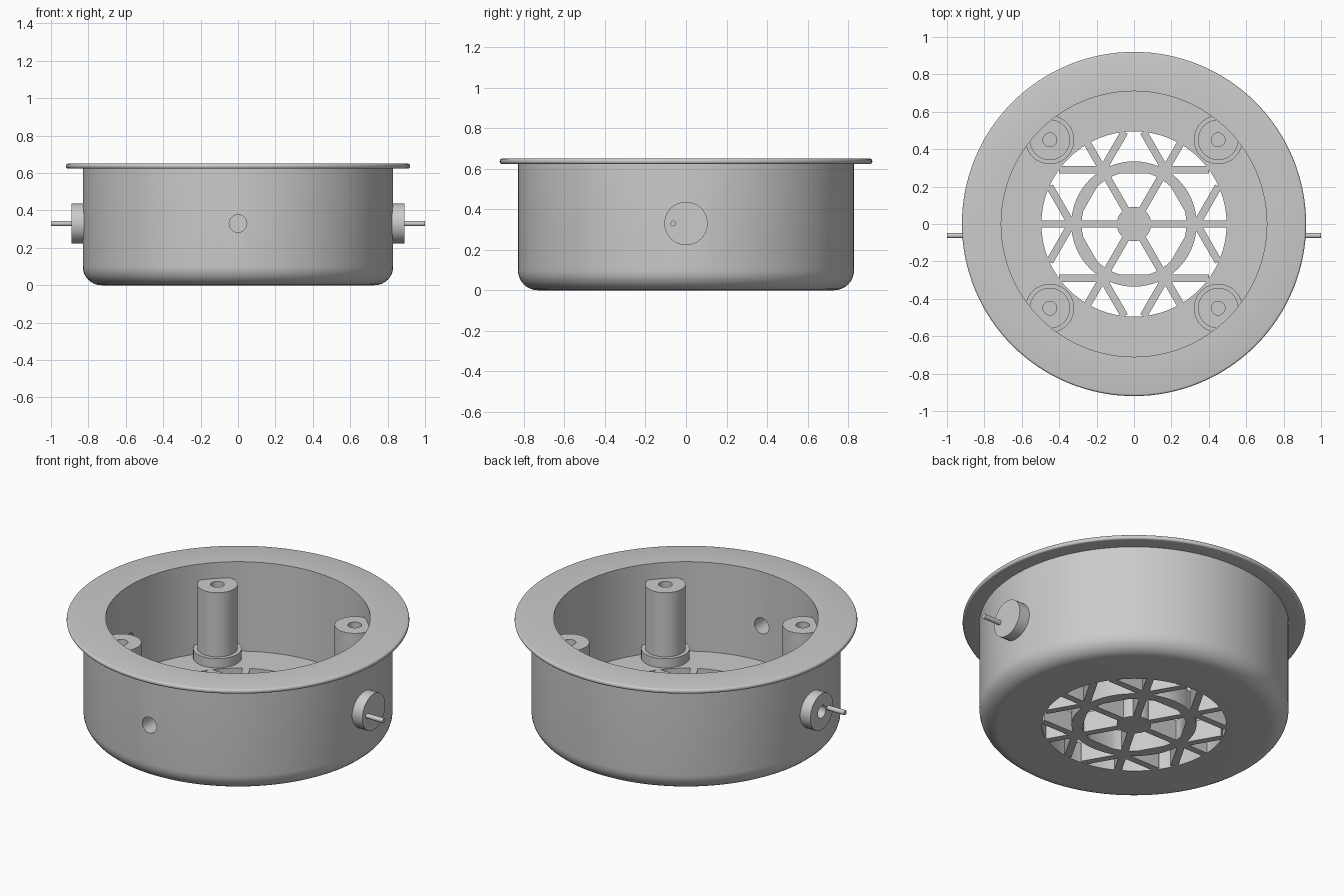
import bpy, bmesh, math
from mathutils import Vector

if "Cube" in bpy.data.objects:
    bpy.data.objects.remove(bpy.data.objects["Cube"])

H, FLOOR, R_IN, R_OUT, R_VENT = 0.65, 0.12, 0.71, 0.83, 0.495


def make_object(name, bm):
    bmesh.ops.recalc_face_normals(bm, faces=bm.faces)
    me = bpy.data.meshes.new(name)
    bm.to_mesh(me)
    bm.free()
    ob = bpy.data.objects.new(name, me)
    bpy.context.collection.objects.link(ob)
    return ob


def rod(name, r, start, end, segs=48):
    a, b = Vector(start), Vector(end)
    bm = bmesh.new()
    bmesh.ops.create_cone(bm, cap_ends=True, segments=segs, radius1=r, radius2=r, depth=(b - a).length)
    rot = (b - a).to_track_quat('Z', 'Y').to_matrix().to_4x4()
    rot.translation = (a + b) / 2
    bm.transform(rot)
    return make_object(name, bm)


def lathe(name, profile, segs=128):
    # closed (radius, z) profile swept round the z axis
    bm = bmesh.new()
    rings = []
    for i in range(segs):
        a = 2 * math.pi * i / segs
        rings.append([bm.verts.new((r * math.cos(a), r * math.sin(a), z)) for r, z in profile])
    n = len(profile)
    for i in range(segs):
        p, q = rings[i], rings[(i + 1) % segs]
        for j in range(n):
            k = (j + 1) % n
            bm.faces.new((p[j], q[j], q[k], p[k]))
    return make_object(name, bm)


def bar(name, length, width, offset, angle):
    bm = bmesh.new()
    bmesh.ops.create_cube(bm, size=1)
    for v in bm.verts:
        x, y, z = v.co.x * length, v.co.y * width + offset, (v.co.z + 0.5) * FLOOR
        c, s = math.cos(angle), math.sin(angle)
        v.co = (x * c - y * s, x * s + y * c, z)
    return make_object(name, bm)


def combine(target, other, op):
    mod = target.modifiers.new(op, 'BOOLEAN')
    mod.operation, mod.solver, mod.object = op, 'EXACT', other
    bpy.context.view_layer.objects.active = target
    bpy.ops.object.modifier_apply(modifier=mod.name)
    bpy.data.objects.remove(other)


# Cup with rounded base, rim flange and an open vent in the floor
fillet = [(0.73 + 0.1 * math.sin(t), 0.1 - 0.1 * math.cos(t))
          for t in [math.pi / 2 * i / 8 for i in range(9)]]
edge = [(0.91 + 0.01 * math.cos(t), 0.637 + 0.013 * math.sin(t))
        for t in [-math.pi / 2 + math.pi * i / 8 for i in range(9)]]
housing = lathe("housing", [(R_VENT, 0)] + fillet + [(R_OUT, 0.624)] + edge
                + [(R_IN, H), (R_IN, FLOOR), (R_VENT, FLOOR)])

# Four screw posts with foot collars, merged into the wall
corners = [(x, y) for x in (-0.45, 0.45) for y in (-0.45, 0.45)]
for x, y in corners:
    post = rod("post", 0.108, (x, y, 0.07), (x, y, 0.555))
    combine(post, rod("collar", 0.13, (x, y, 0.06), (x, y, 0.175)), 'UNION')
    combine(housing, post, 'UNION')

# Side bosses
for s in (-1, 1):
    combine(housing, rod("boss", 0.107, (s * 0.76, 0, 0.33), (s * 0.89, 0, 0.33)), 'UNION')

# Screw holes, side holes and front cable hole
for x, y in corners:
    combine(housing, rod("screw_hole", 0.037, (x, y, 0.2), (x, y, 0.7), 32), 'DIFFERENCE')
for s in (-1, 1):
    combine(housing, rod("side_hole", 0.037, (s * 0.6, 0, 0.33), (s * 1.1, 0, 0.33), 32), 'DIFFERENCE')
combine(housing, rod("front_hole", 0.047, (0, -0.6, 0.33), (0, -1, 0.33), 32), 'DIFFERENCE')

# Vent grille: hub, ring, three diameters and six chords
grille = lathe("vent_grille", [(0.28, 0), (0.335, 0), (0.335, FLOOR), (0.28, FLOOR)], 96)
combine(grille, rod("hub", 0.092, (0, 0, 0), (0, 0, FLOOR)), 'UNION')
for i in range(3):
    combine(grille, bar("spoke", 2 * R_VENT, 0.04, 0, i * math.pi / 3), 'UNION')
for i in range(6):
    combine(grille, bar("chord", 0.80, 0.04, 0.29, i * math.pi / 3), 'UNION')

# Locating pins beside the side holes
pins = [rod(n, 0.014, (s * 0.86, -0.062, 0.33), (s, -0.062, 0.33), 24)
        for n, s in (("left_pin", -1), ("right_pin", 1))]

# Smooth curved walls, keep edges sharp
bpy.ops.object.select_all(action='DESELECT')
for ob in [housing, grille] + pins:
    ob.select_set(True)
bpy.context.view_layer.objects.active = housing
bpy.ops.object.shade_smooth_by_angle(angle=math.radians(30))
